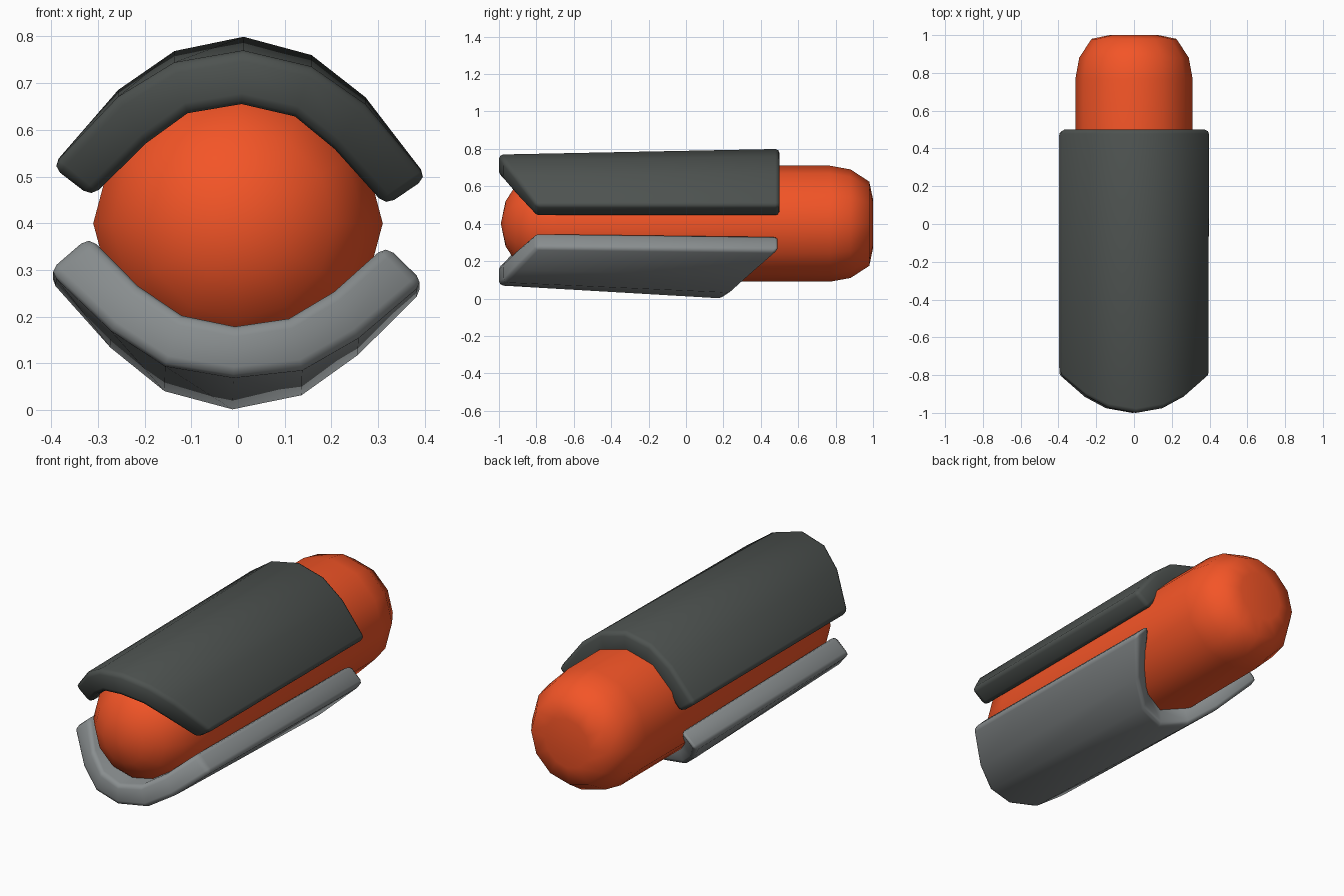
import bpy, bmesh, math
from mathutils import Matrix, Vector

if "Cube" in bpy.data.objects:
    bpy.data.objects.remove(bpy.data.objects["Cube"])


def material(name, rgb):
    m = bpy.data.materials.new(name)
    m.diffuse_color = (*rgb, 1)
    m.use_nodes = True
    m.node_tree.nodes["Principled BSDF"].inputs["Base Color"].default_value = m.diffuse_color
    return m


def finish(bm, name, mat):
    bmesh.ops.recalc_face_normals(bm, faces=bm.faces[:])
    me = bpy.data.meshes.new(name)
    bm.to_mesh(me)
    bm.free()
    ob = bpy.data.objects.new(name, me)
    bpy.context.collection.objects.link(ob)
    me.materials.append(mat)
    for p in me.polygons:
        p.use_smooth = True
    return ob


# Roll both shells slightly about the long axis
TILT = (Matrix.Translation((0, 0, 0.4)) @ Matrix.Rotation(math.radians(1.7), 4, 'Y')
        @ Matrix.Translation((0, 0, -0.4)))


def shell(name, outer, inner, drift, front, back, mat):
    """Half profiles run from the centre to the rim; drift lifts the rear end."""
    n = len(outer)
    idx = [(-1, k) for k in range(n - 1, 0, -1)] + [(1, k) for k in range(n)]
    bm = bmesh.new()
    rings = []
    for ys, lift in ((front, 0), (back, 1)):
        for half in (outer, inner):
            rings.append([bm.verts.new(TILT @ Vector(
                (s * half[k][0], ys[k], half[k][1] + lift * drift[k]))) for s, k in idx])
    fo, fi, bo, bi = rings
    for a, b in ((fo, bo), (fi, bi), (fo, fi), (bo, bi)):
        for i in range(len(a) - 1):
            bm.faces.new((a[i], a[i + 1], b[i + 1], b[i]))
    for i in (0, -1):
        bm.faces.new((fo[i], bo[i], bi[i], fi[i]))
    ob = finish(bm, name, mat)
    # Rounded rim
    bev = ob.modifiers.new("rounded_rim", 'BEVEL')
    bev.width = 0.022
    bev.segments = 2
    bev.limit_method = 'ANGLE'
    bev.angle_limit = math.radians(45)
    return ob


orange = material("orange", (0.9, 0.09, 0.02))
dark = material("dark_grey", (0.075, 0.085, 0.08))
light = material("light_grey", (0.25, 0.27, 0.275))

# Core: round nose, blunt tail
SIDES = 12
profile = [(0.12, -0.965), (0.205, -0.91), (0.27, -0.83), (0.31, -0.68),
           (0.31, 0.77), (0.29, 0.88), (0.225, 0.98), (0.13, 1.0)]
bm = bmesh.new()
rings = [[bm.verts.new((r * math.cos(math.tau * i / SIDES), y,
                        0.4 + r * math.sin(math.tau * i / SIDES)))
          for i in range(SIDES)] for r, y in profile]
for a, b in zip(rings, rings[1:]):
    for i in range(SIDES):
        j = (i + 1) % SIDES
        bm.faces.new((a[i], a[j], b[j], b[i]))
nose = bm.verts.new((0, -0.99, 0.4))
for i in range(SIDES):
    bm.faces.new((nose, rings[0][i], rings[0][(i + 1) % SIDES]))
bm.faces.new(rings[-1])
finish(bm, "core", orange)

# Upper and lower shells
nose_cut = (-1.0, -0.975, -0.915, -0.8)
shell("upper_shell",
      [(0, 0.77), (0.147, 0.74), (0.265, 0.663), (0.402, 0.51)],
      [(0, 0.655), (0.115, 0.632), (0.202, 0.565), (0.315, 0.447)],
      (0.03, 0.025, 0.015, 0), nose_cut, (0.5,) * 4, dark)
shell("lower_shell",
      [(0, 0.07), (0.147, 0.09), (0.265, 0.162), (0.402, 0.285)],
      [(0, 0.18), (0.115, 0.2), (0.21, 0.26), (0.318, 0.362)],
      (-0.07, -0.055, -0.037, -0.015), nose_cut, (0.2, 0.245, 0.34, 0.5), light)
